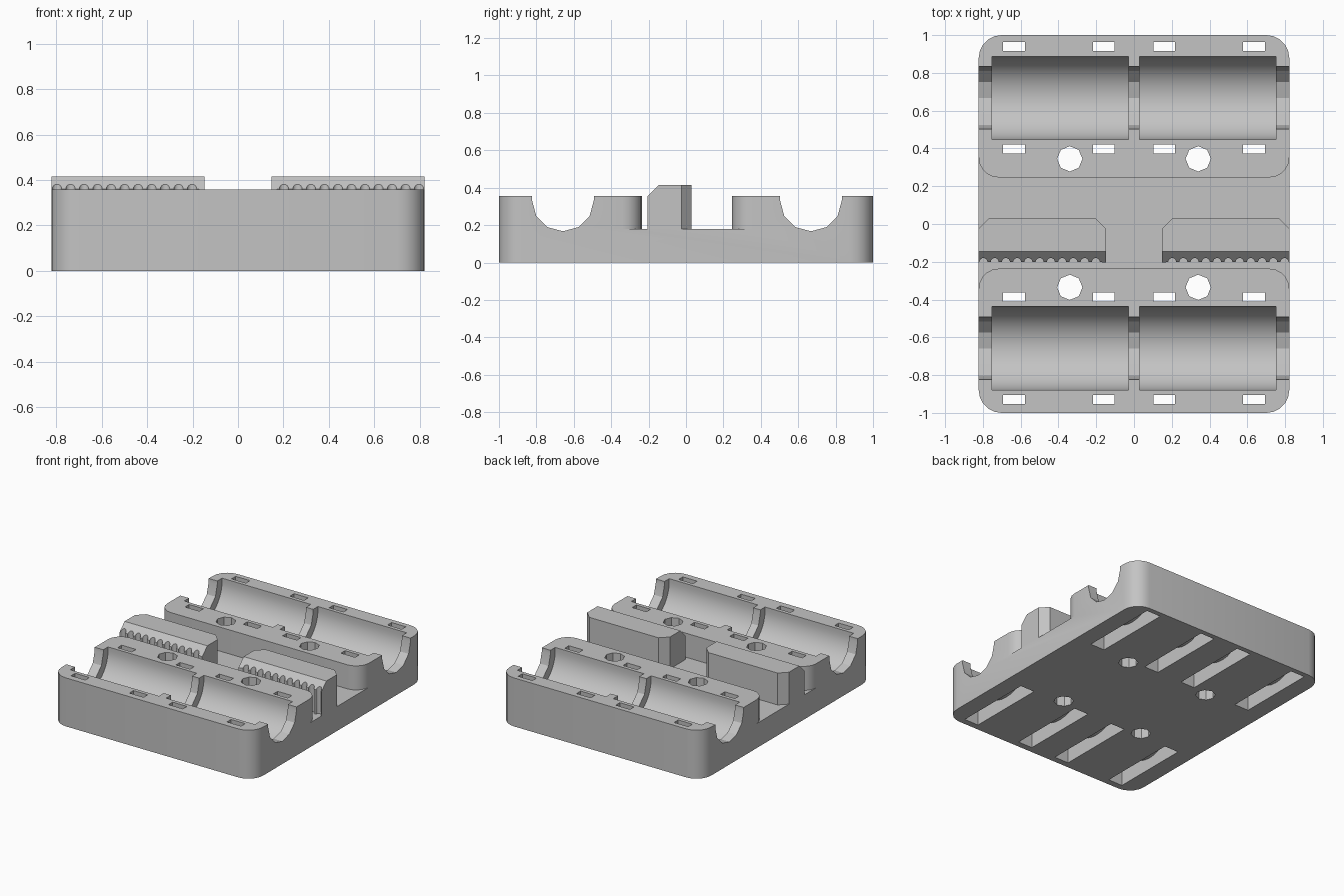
import bpy, bmesh
from math import sin, cos, pi, radians
from mathutils import Vector

if "Cube" in bpy.data.objects:
    bpy.data.objects.remove(bpy.data.objects["Cube"], do_unlink=True)

# Main dimensions
HALF_X, TOP, FLOOR = 0.822, 0.357, 0.18
MID_Y = 0.005                      # centre line between the two bearing rows
ROW_Y, AXIS_Z = 0.663, 0.332       # bearing row offset and bearing axis height
ROWS = [MID_Y - ROW_Y, MID_Y + ROW_Y]

grey = bpy.data.materials.new("light_grey")
grey.use_nodes = True
grey.diffuse_color = (0.55, 0.55, 0.55, 1)
grey.node_tree.nodes["Principled BSDF"].inputs["Base Color"].default_value = grey.diffuse_color


def arc(cx, cy, r, start, end, steps):
    """Points on an arc, angles in degrees."""
    angles = [radians(start + (end - start) * i / steps) for i in range(steps + 1)]
    return [(cx + r * cos(a), cy + r * sin(a)) for a in angles]


def prism(name, outline, axis, lo, hi, chamfer=None):
    """Extrude a 2D outline along x (outline in y, z) or z (outline in x, y)."""
    bm = bmesh.new()
    place = (lambda a, b, t: (t, a, b)) if axis == "x" else (lambda a, b, t: (a, b, t))
    face = bm.faces.new([bm.verts.new(place(a, b, lo)) for a, b in outline])
    step = Vector(place(0, 0, hi - lo))
    new = bmesh.ops.extrude_face_region(bm, geom=[face])["geom"]
    bmesh.ops.translate(bm, vec=step, verts=[v for v in new if isinstance(v, bmesh.types.BMVert)])
    if chamfer:
        cut = bmesh.ops.bisect_plane(bm, geom=bm.verts[:] + bm.edges[:] + bm.faces[:],
                                     plane_co=chamfer[0], plane_no=chamfer[1], clear_outer=True)
        edges = [g for g in cut["geom_cut"] if isinstance(g, bmesh.types.BMEdge)]
        bmesh.ops.edgeloop_fill(bm, edges=edges)
    bmesh.ops.recalc_face_normals(bm, faces=bm.faces[:])
    mesh = bpy.data.meshes.new(name)
    bm.to_mesh(mesh)
    bm.free()
    mesh.materials.append(grey)
    obj = bpy.data.objects.new(name, mesh)
    bpy.context.collection.objects.link(obj)
    return obj


def select(obj):
    bpy.ops.object.select_all(action="DESELECT")
    obj.select_set(True)
    bpy.context.view_layer.objects.active = obj


def carve(target, cutter):
    """Subtract the cutter and discard it."""
    mod = target.modifiers.new("cut", "BOOLEAN")
    mod.operation, mod.solver, mod.object = "DIFFERENCE", "EXACT", cutter
    select(target)
    bpy.ops.object.modifier_apply(modifier=mod.name)
    bpy.data.objects.remove(cutter, do_unlink=True)


def trough(cy, r, steps):
    """U-shaped section, open at the top."""
    return [(cy - r, 1)] + arc(cy, AXIS_Z, r, 180, 360, steps) + [(cy + r, 1)]


# Carriage body: rounded block
R = 0.12
outline = []
for i, (sx, sy) in enumerate([(1, 1), (-1, 1), (-1, -1), (1, -1)]):
    outline += arc(sx * (HALF_X - R), sy * (1 - R), R, 90 * i, 90 * i + 90, 5)
body = prism("carriage_body", outline, "z", 0, TOP)

# Cross valley between the bearing rows, leaving their inner corners rounded
R, edge = 0.105, 0.2415
half = [(1, edge + R)] + arc(HALF_X - R, edge + R, R, 0, -90, 5)
half += [(-x, y) for x, y in reversed(half)]
valley = [(x, MID_Y + y) for x, y in half] + [(x, MID_Y - y) for x, y in reversed(half)]
carve(body, prism("valley_cutter", valley, "z", FLOOR, 1))

for cy in ROWS:
    # Rod channel, bearing seats and strap slots
    carve(body, prism("channel_cutter", trough(cy, 0.165, 6), "x", -1, 1))
    for side in (-1, 1):
        lo, hi = sorted((side * 0.029, side * 0.752))
        carve(body, prism("seat_cutter", trough(cy, 0.22, 30), "x", lo, hi))
        for x in (0.16, 0.635):
            inner, outer = 0.247, 0.295
            section = [(cy + outer, 1), (cy + outer, -1), (cy - outer, -1), (cy - outer, 1)]
            section += trough(cy, inner, 16)
            carve(body, prism("strap_cutter", section, "x", side * x - 0.058, side * x + 0.058))
        # Octagonal screw hole
        hole_y = MID_Y - 0.34 if cy < 0 else MID_Y + 0.34
        ring = arc(side * 0.34, hole_y, 0.067, 0, 315, 7)
        carve(body, prism("hole_cutter", ring, "z", -1, 1))

# Toothed belt clamps with clipped rear corners and a sloped front top edge
NEAR, FAR, FRONT, BACK, CLIP = 0.148, HALF_X, -0.205, 0.03, 0.055
PITCH, GROOVE = 0.0595, 0.021
for side, label in ((1, "left"), (-1, "right")):
    shape = [(FAR, FRONT), (FAR, BACK - CLIP), (FAR - CLIP, BACK),
             (NEAR + CLIP, BACK), (NEAR, BACK - CLIP), (NEAR, FRONT)]
    for k in range(10, -1, -1):
        shape += arc(0.797 - k * PITCH, FRONT + 0.004, GROOVE, 180, 0, 8)
    shape = [(side * x, y) for x, y in shape]
    prism(label + "_belt_clamp", shape, "z", FLOOR, 0.415,
          chamfer=((0, -0.146, 0.415), (0, -1, 1)))

# Smooth the rounded walls, keep hard edges
for obj in [o for o in bpy.context.collection.objects if o.type == "MESH"]:
    select(obj)
    bpy.ops.object.shade_smooth_by_angle(angle=radians(25))
